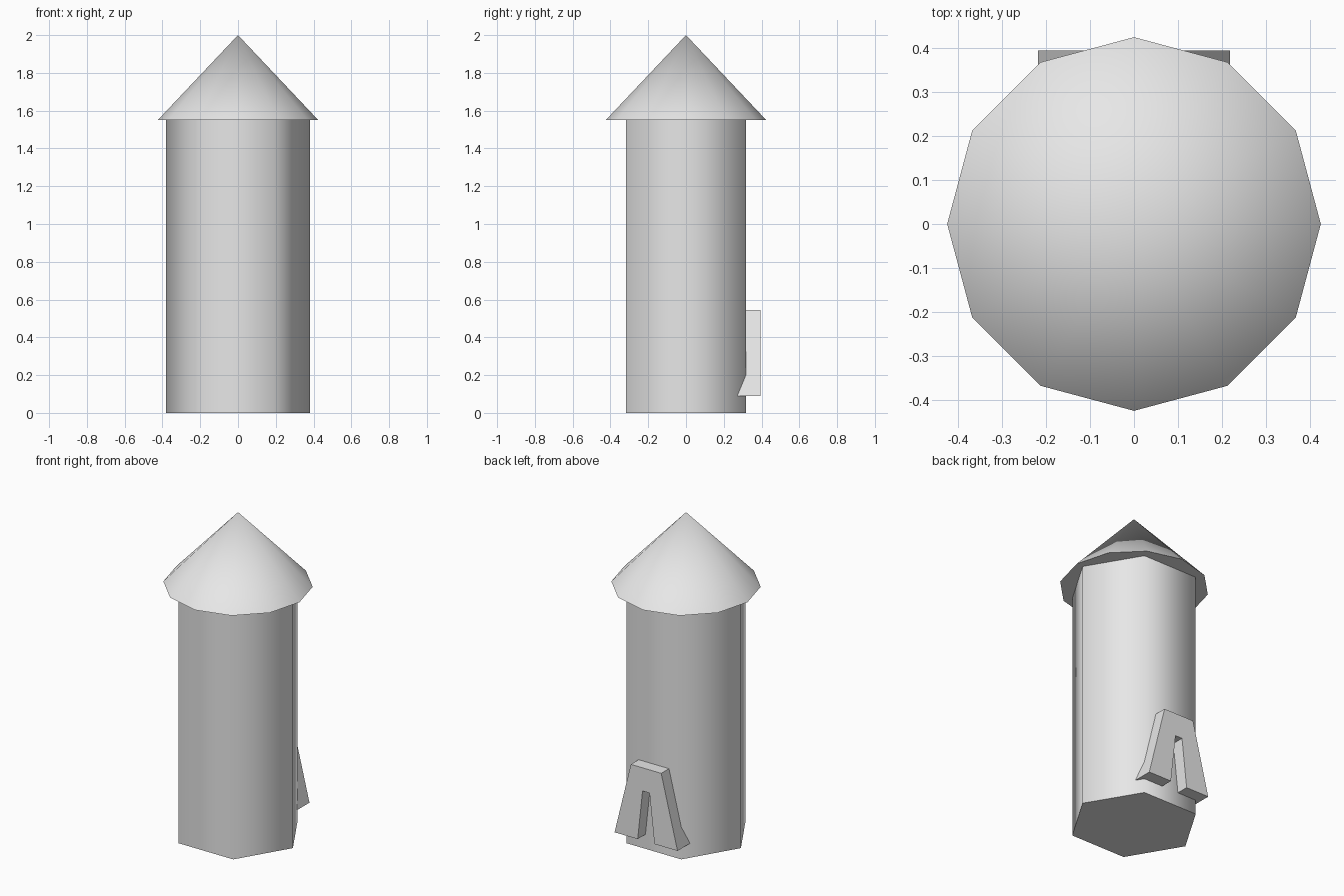
import bpy
import bmesh
import math

cube = bpy.data.objects.get("Cube")
if cube:
    bpy.data.objects.remove(cube, do_unlink=True)

# Single plain grey
grey = bpy.data.materials.new("light_grey")
grey.use_nodes = True
grey.diffuse_color = (0.8, 0.8, 0.8, 1)
grey.node_tree.nodes["Principled BSDF"].inputs["Base Color"].default_value = (0.8, 0.8, 0.8, 1)


def finish(obj, name, smooth_angle=None):
    obj.name = name
    obj.data.materials.append(grey)
    if smooth_angle:
        bpy.ops.object.select_all(action='DESELECT')
        obj.select_set(True)
        bpy.context.view_layer.objects.active = obj
        bpy.ops.object.shade_smooth_by_angle(angle=math.radians(smooth_angle))
    return obj


def cone(name, sides, r_bottom, r_top, z0, z1, turn, squash, smooth_angle):
    bpy.ops.mesh.primitive_cone_add(vertices=sides, radius1=r_bottom, radius2=r_top,
                                    depth=z1 - z0, location=(0, 0, (z0 + z1) / 2),
                                    rotation=(0, 0, math.radians(turn)))
    obj = bpy.context.object
    bpy.ops.object.transform_apply(location=True, rotation=True, scale=True)
    for v in obj.data.vertices:
        v.co.y *= squash
    return finish(obj, name, smooth_angle)


# Six-sided tower, corners on the x axis
cone("tower_body", 6, 0.38, 0.38, 0, 1.55, 30, 0.967, 70)

# Twelve-sided pointed roof
cone("roof", 12, 0.425, 0, 1.55, 2, 0, 1, 35)

# Tapered bracket with a slot, on the back of the tower
half = [(0.024, 0.40), (0.058, 0.09), (0.218, 0.09), (0.105, 0.545)]
outline = half + [(-x, z) for x, z in reversed(half)]
bm = bmesh.new()
face = bm.faces.new([bm.verts.new((x, 0.27, z)) for x, z in outline])
push = bmesh.ops.extrude_face_region(bm, geom=[face])
for v in push["geom"]:
    if isinstance(v, bmesh.types.BMVert):
        v.co.y = 0.395
bmesh.ops.recalc_face_normals(bm, faces=bm.faces)
mesh = bpy.data.meshes.new("back_bracket")
bm.to_mesh(mesh)
bm.free()
bracket = bpy.data.objects.new("back_bracket", mesh)
bpy.context.collection.objects.link(bracket)
finish(bracket, "back_bracket")
